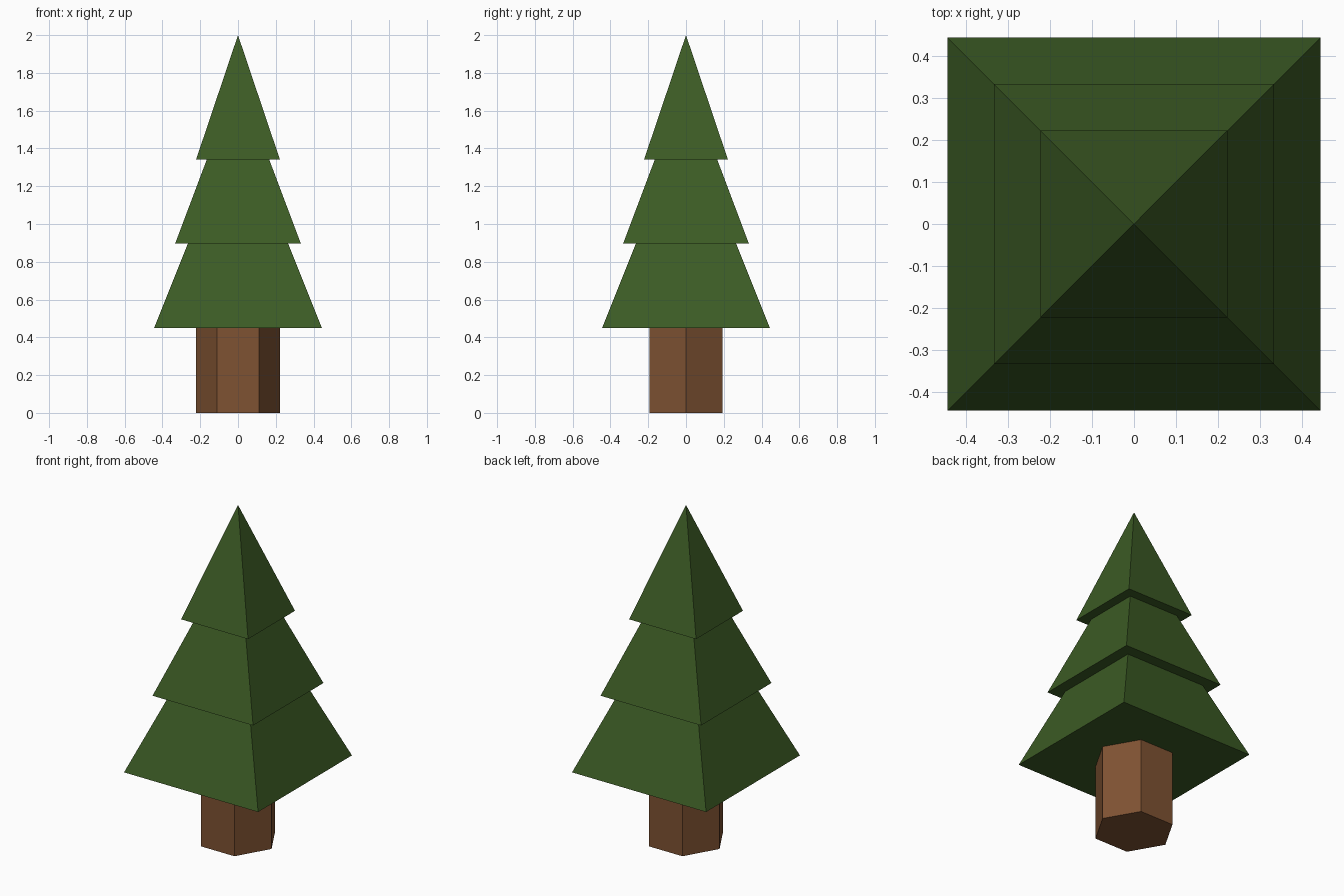
import bpy
from math import pi, sqrt

if "Cube" in bpy.data.objects:
    bpy.data.objects.remove(bpy.data.objects["Cube"])


def material(name, color):
    mat = bpy.data.materials.new(name)
    mat.diffuse_color = (*color, 1)
    mat.use_nodes = True
    mat.node_tree.nodes["Principled BSDF"].inputs["Base Color"].default_value = mat.diffuse_color
    return mat


def finish(name, mat):
    obj = bpy.context.object
    obj.name = name
    obj.data.materials.append(mat)
    bpy.ops.object.transform_apply(location=True, rotation=True, scale=True)


bark = material("bark", (0.21, 0.085, 0.032))
needles = material("needles", (0.045, 0.105, 0.018))

# Hexagonal trunk with corners on the x axis
bpy.ops.mesh.primitive_cylinder_add(vertices=6, radius=0.222, depth=0.45,
                                    location=(0, 0, 0.225), rotation=(0, 0, pi / 6))
finish("trunk", bark)

# Three overlapping square pyramids: name, half width, base height, apex height
for name, half, base, apex in (("lower_branches", 0.444, 0.45, 1.56),
                               ("middle_branches", 0.333, 0.896, 1.78),
                               ("upper_branches", 0.222, 1.341, 2.0)):
    bpy.ops.mesh.primitive_cone_add(vertices=4, radius1=half * sqrt(2), radius2=0,
                                    depth=apex - base,
                                    location=(0, 0, (base + apex) / 2),
                                    rotation=(0, 0, pi / 4))
    finish(name, needles)
